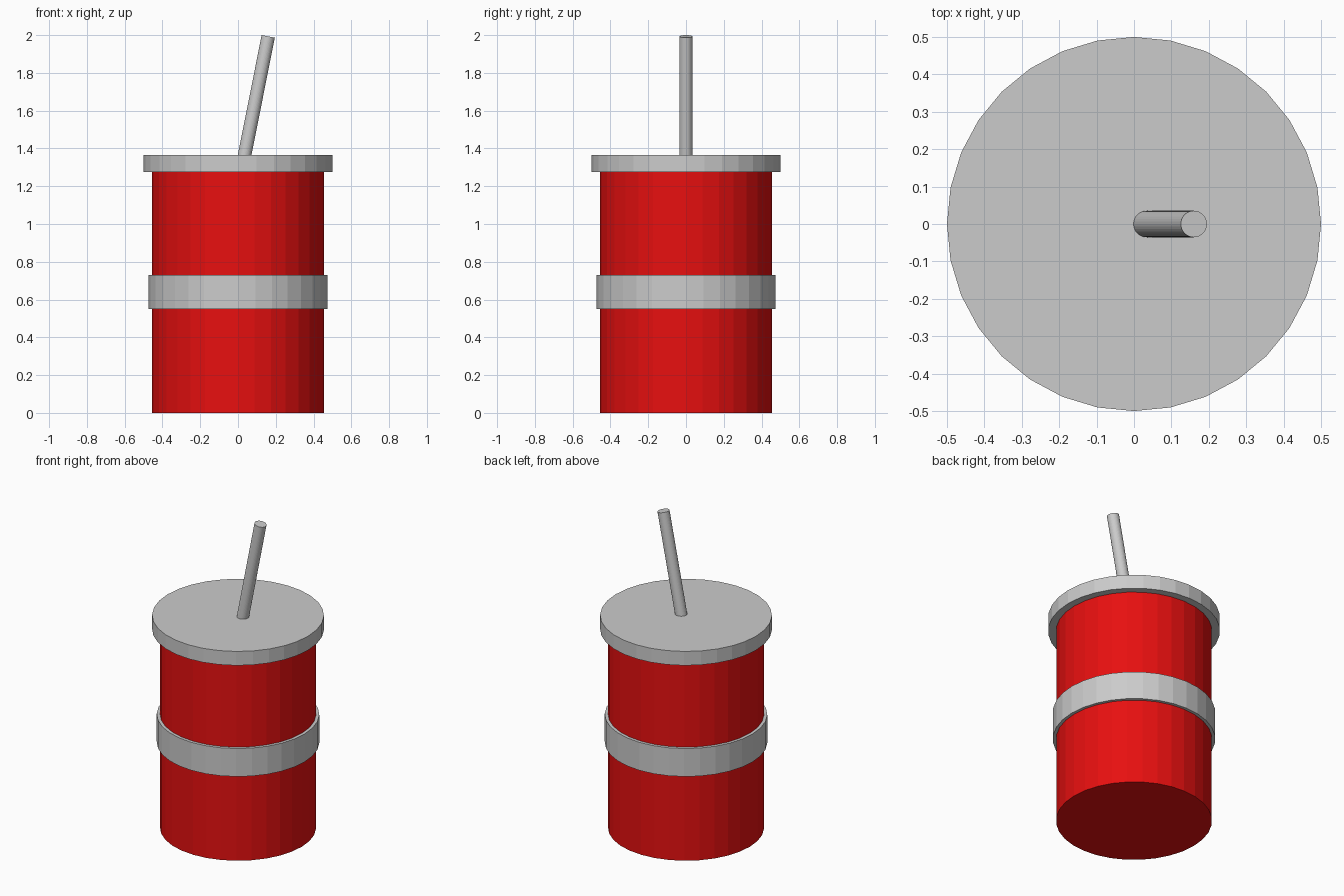
import bpy
from mathutils import Vector

if "Cube" in bpy.data.objects:
    bpy.data.objects.remove(bpy.data.objects["Cube"])


def cylinder(name, radius, start, end, color=None):
    """Flat-faced 32-sided cylinder running between two points."""
    start, end = Vector(start), Vector(end)
    axis = end - start
    bpy.ops.mesh.primitive_cylinder_add(
        vertices=32, radius=radius, depth=axis.length,
        location=(start + end) / 2,
        rotation=axis.to_track_quat('Z', 'Y').to_euler() if axis.x else (0, 0, 0))
    obj = bpy.context.object
    obj.name = name
    if color:
        mat = bpy.data.materials.new(name + "_color")
        mat.diffuse_color = color
        mat.use_nodes = True
        mat.node_tree.nodes["Principled BSDF"].inputs["Base Color"].default_value = mat.diffuse_color
        obj.data.materials.append(mat)
    return obj


# Red cup body, tucked slightly into the lid
cylinder("cup_body", 0.454, (0, 0, 0), (0, 0, 1.30), (0.8, 0.005, 0.005, 1))

# Grip band around the middle
cylinder("grip_band", 0.473, (0, 0, 0.549), (0, 0, 0.729))

# Overhanging lid
cylinder("lid", 0.5, (0, 0, 1.275), (0, 0, 1.365))

# Straw leaning to the right, starting inside the lid
cylinder("straw", 0.0355, (0.023, 0, 1.305), (0.16, 0, 1.993))
